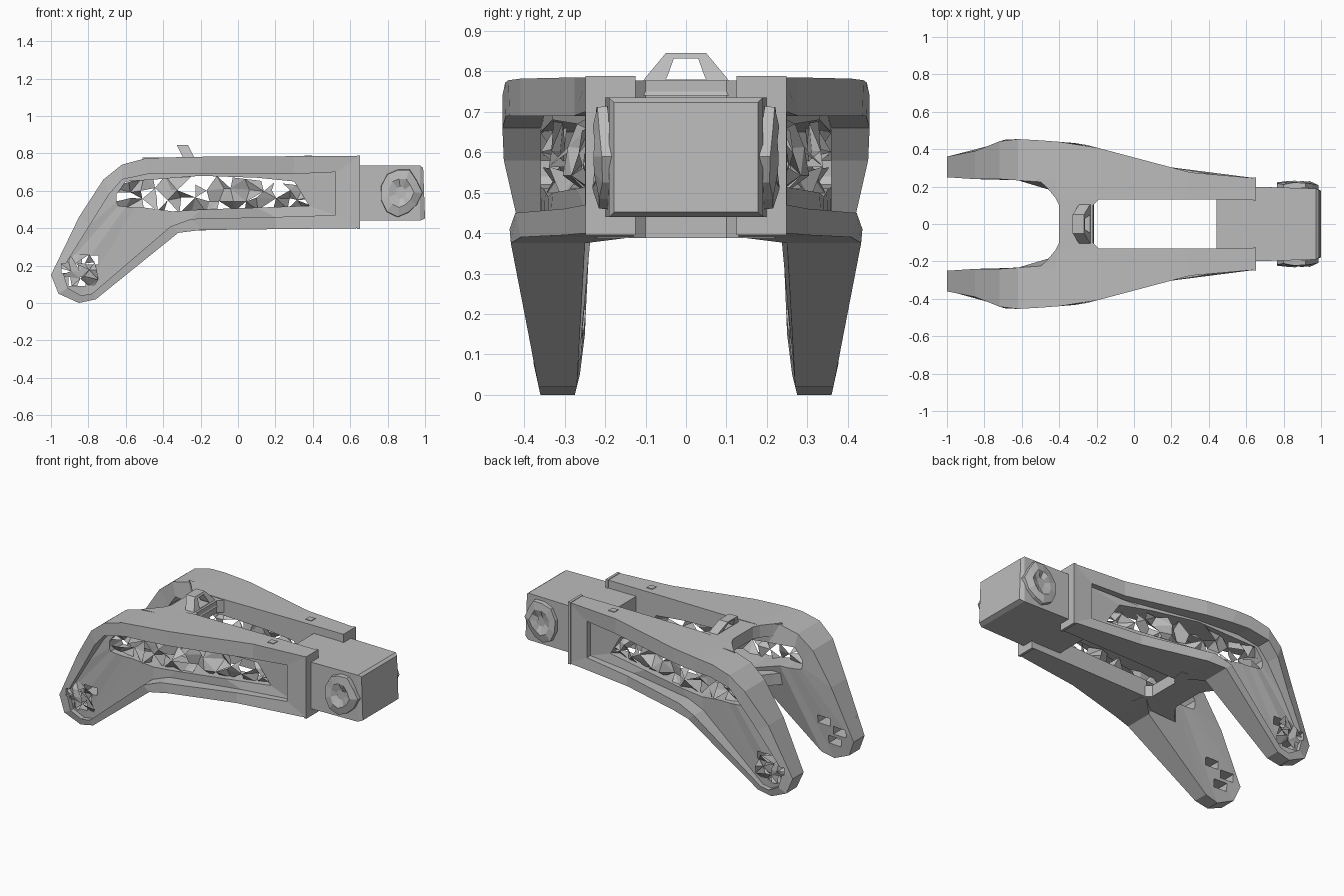
import bpy, bmesh, math, random
from mathutils import Vector

random.seed(4)
if "Cube" in bpy.data.objects:
    bpy.data.objects.remove(bpy.data.objects["Cube"])

grey = bpy.data.materials.new("plain grey")
grey.use_nodes = True
tone = (0.5, 0.5, 0.5, 1)
grey.diffuse_color = tone
grey.node_tree.nodes["Principled BSDF"].inputs["Base Color"].default_value = tone


def finish(name, bm, mirrored=False):
    bmesh.ops.recalc_face_normals(bm, faces=bm.faces)
    mesh = bpy.data.meshes.new(name)
    bm.to_mesh(mesh)
    bm.free()
    mesh.materials.append(grey)
    ob = bpy.data.objects.new(name, mesh)
    bpy.context.collection.objects.link(ob)
    if mirrored:
        mod = ob.modifiers.new("Mirror", 'MIRROR')
        mod.use_axis = (False, True, False)
        mod.use_mirror_merge = False
    return ob


def interp(keys, x):
    for (a, u), (b, v) in zip(keys, keys[1:]):
        if x <= b:
            return u + (v - u) * max(0, (x - a) / (b - a))
    return keys[-1][1]


def strips(bm, loops):
    # Skin consecutive closed loops with quads
    rows = [[bm.verts.new(p) for p in loop] for loop in loops]
    n = len(rows[0])
    for a, b in zip(rows, rows[1:]):
        for i in range(n):
            j = (i + 1) % n
            bm.faces.new((a[i], a[j], b[j], b[i]))
    return rows


def box(bm, lo, hi):
    lo, hi = Vector(lo), Vector(hi)
    res = bmesh.ops.create_cube(bm, size=1)
    for v in res["verts"]:
        v.co = (lo + hi) / 2 + v.co * (hi - lo)
    return res["verts"]


# Plan-view limits of one arm
def outer_y(x, z):
    y = interp([(-1, .36), (-.85, .39), (-.7, .45), (-.6, .455), (-.28, .43),
                (.38, .255), (.65, .245)], x)
    return min(y, .36 + .22 * z)


def inner_y(x, z):
    if z < .38:
        return .25 + max(0, .1 - z) * .25
    return interp([(-.72, .24), (-.5, .225), (-.4, .14), (-.3, .13)], x)


def web_y(x, z):
    y = interp([(-.6, .36), (-.2, .33), (.4, .21), (.52, .215)], x)
    return y if z > .4 else outer_y(x, z) - .03


# Side profile: outline, rim edge and window, point by point
outline = [(.65, .40), (.65, .785), (.3, .785), (-.2, .782), (-.4, .778),
           (-.5, .772), (-.62, .74), (-.72, .66), (-.85, .46), (-1, .15),
           (-.96, .05), (-.85, 0), (-.76, .02), (-.32, .375), (-.2, .39), (.2, .395)]
rim = [(.52, .47), (.52, .70), (.3, .69), (-.2, .69), (-.36, .69),
       (-.48, .69), (-.62, .66), (-.69, .58), (-.79, .42), (-.94, .18),
       (-.91, .08), (-.84, .04), (-.78, .05), (-.36, .41), (-.25, .45), (.2, .46)]
window = [(.38, .52), (.3, .65), (.1, .67), (-.2, .68), (-.33, .67),
          (-.45, .66), (-.6, .65), (-.65, .58), (-.65, .54), (-.64, .52),
          (-.6, .515), (-.55, .51), (-.5, .51), (-.35, .49), (-.2, .5), (.1, .51)]


def lay(points, depth):
    return [(x, depth(x, z), z) for x, z in points]


# Fork arms with raised rim, recessed web and open window
bm = bmesh.new()
strips(bm, [lay(outline, outer_y), lay(rim, outer_y), lay(rim, web_y),
            lay(window, web_y), lay(window, inner_y), lay(outline, inner_y),
            lay(outline, outer_y)])
bmesh.ops.remove_doubles(bm, verts=bm.verts, dist=.0005)
arms = finish("fork_arms", bm)

# Openings through the feet
bm = bmesh.new()
for x, z in ((-.9, .185), (-.86, .115), (-.79, .23)):
    box(bm, (x - .045, .1, z - .025), (x + .045, .6, z + .025))
cutter = finish("foot_hole_cutter", bm)
cutter.hide_render = True
cutter.hide_viewport = True
mod = arms.modifiers.new("Foot holes", 'BOOLEAN')
mod.operation = 'DIFFERENCE'
mod.solver = 'EXACT'
mod.object = cutter
mod = arms.modifiers.new("Mirror", 'MIRROR')
mod.use_axis = (False, True, False)


def shards(name, x0, x1, z_low, z_high, depth, cols, rows, rough, gap):
    # Crumpled triangular lattice with random gaps
    bm = bmesh.new()
    dx = (x1 - x0) / cols
    grid = []
    for i in range(cols + 1):
        col = []
        for j in range(rows + 1):
            x = x0 + i * dx + random.uniform(-.3, .3) * dx
            lo, hi = z_low(x), z_high(x)
            t = (j + random.uniform(-.3, .3) * (0 < j < rows)) / rows
            z = lo + (hi - lo) * t
            col.append(bm.verts.new((x, depth(x, z) + random.uniform(-rough, rough), z)))
        grid.append(col)
    for i in range(cols):
        for j in range(rows):
            a, b, c, d = grid[i][j], grid[i + 1][j], grid[i + 1][j + 1], grid[i][j + 1]
            pair = ((a, b, c), (a, c, d)) if (i + j) % 2 else ((a, b, d), (b, c, d))
            for tri in pair:
                if random.random() > gap:
                    bm.faces.new(tri)
    return finish(name, bm, True)


# Lattice inside the arm windows and over the feet
shards("window_lattice", -.66, .4,
       lambda x: interp([(-.65, .51), (-.3, .48), (.4, .51)], x),
       lambda x: interp([(-.65, .62), (-.5, .68), (-.1, .68), (.4, .62)], x),
       lambda x, z: web_y(x, z) - .025, 15, 3, .035, .33)
shards("foot_lattice", -.95, -.76, lambda x: .09, lambda x: .26,
       lambda x, z: outer_y(x, z) - .03, 4, 4, .02, .35)

# Hourglass bridges joining the arms above and below
front = [(-.17, .22), (-.18, .14), (-.22, .1)]
back = [(-.4, .1), (-.42, .14), (-.47, .2), (-.51, .24)]
side = front + back
plan = front + [(x, -y) for x, y in reversed(side[:3])]
plan += [(x, -y) for x, y in reversed(back)] + back
for name, low, high in (("top_bridge", .70, .777), ("bottom_bridge", .388, .46)):
    bm = bmesh.new()
    ends = strips(bm, [[(x, y, z) for x, y in plan] for z in (low, high)])
    for e in ends:
        bm.faces.new(e)
    finish(name, bm)

# Leaning loop on the top bridge
bm = bmesh.new()
big = [(-.13, .74), (-.1, .785), (-.05, .845), (.05, .845), (.1, .785), (.13, .74)]
small = [(-.05, .78), (-.045, .79), (-.03, .832), (.03, .832), (.045, .79), (.05, .78)]


def lean(points, shift):
    return [(-.215 - (z - .74) * .5 + shift, y, z) for y, z in points]


strips(bm, [lean(big, 0), lean(small, 0), lean(small, -.06),
            lean(big, -.06), lean(big, 0)])
bmesh.ops.remove_doubles(bm, verts=bm.verts, dist=.0005)
finish("lifting_loop", bm)

# Mounting block, with its far end slightly tapered
bm = bmesh.new()
for v in box(bm, (.6, -.2, .44), (.985, .2, .735)):
    if v.co.x > .9:
        v.co.y *= .95
edges = [e for e in bm.edges if all(v.co.x > .9 for v in e.verts)]
bmesh.ops.bevel(bm, geom=edges, offset=.012, segments=1, affect='EDGES')
for v in bm.verts:
    if v.co.x > .98:
        v.co.x = 1 if v.co.z < .6 else .99
finish("mounting_block", bm)
bm = bmesh.new()
box(bm, (.44, -.14, .44), (.64, .14, .735))
finish("block_neck", bm)

# Jagged hubs on the block sides
bm = bmesh.new()
loops = [[], [], [], []]
for i in range(11):
    a = math.tau * i / 11
    r = random.uniform(.9, 1.1)
    for loop, scale, y in zip(loops, (1, .98, .6, .25), (.185, .215, .222, .21)):
        loop.append((.87 + .108 * r * scale * math.cos(a),
                     y + random.uniform(-.01, .01),
                     .59 + .128 * r * scale * math.sin(a)))
bm.faces.new(strips(bm, loops)[-1])
finish("side_hubs", bm, True)

# End lips and small top tabs on the arms
bm = bmesh.new()
box(bm, (.635, .125, .395), (.652, .248, .788))
finish("end_lips", bm, True)
bm = bmesh.new()
box(bm, (.355, .17, .783), (.395, .21, .789))
finish("top_tabs", bm, True)
